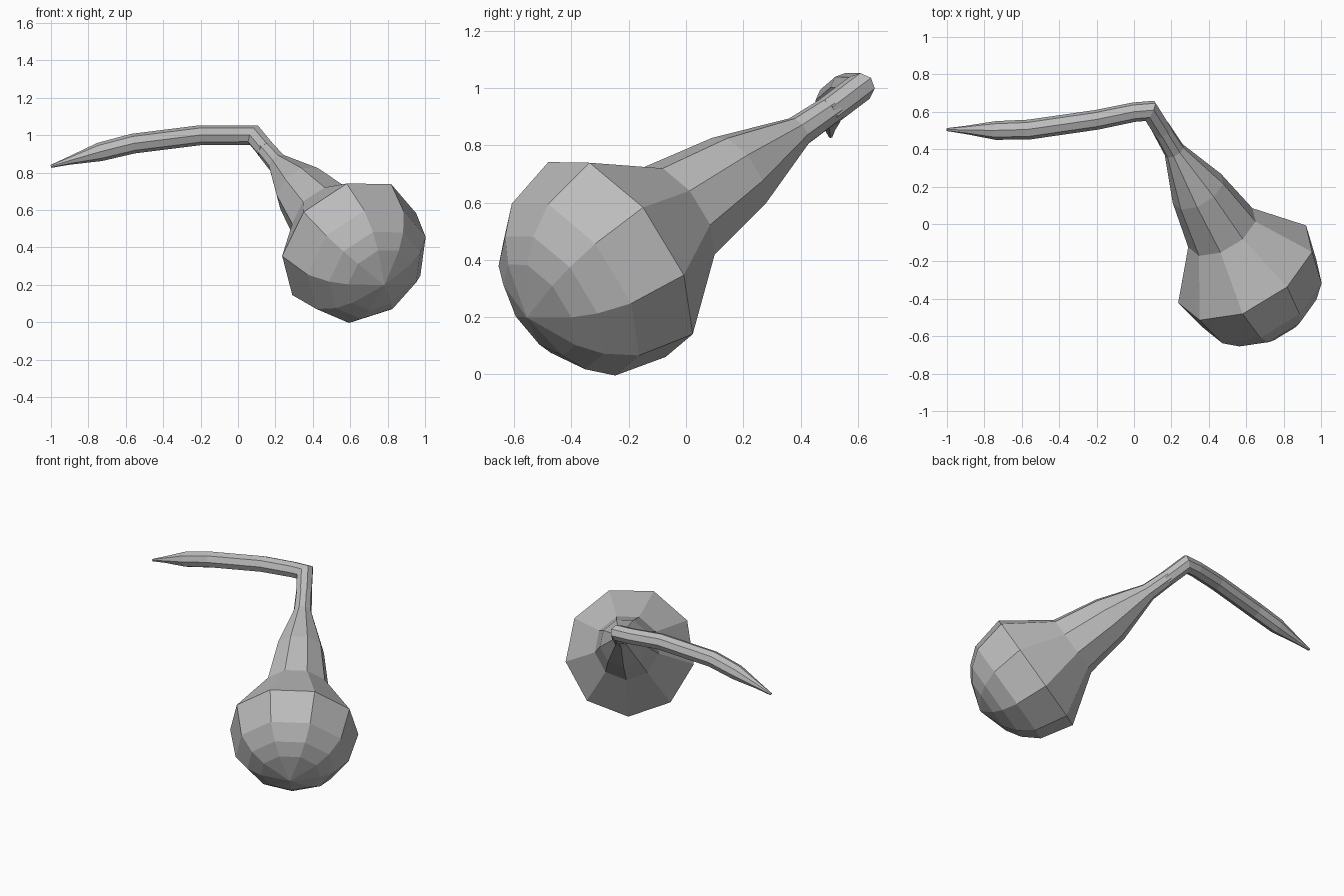
import bpy
import bmesh
import math
from mathutils import Vector

cube = bpy.data.objects.get("Cube")
if cube:
    bpy.data.objects.remove(cube)

grey = bpy.data.materials.new("plain grey")
grey.use_nodes = True
colour = (0.5, 0.5, 0.5, 1)
grey.diffuse_color = colour
grey.node_tree.nodes["Principled BSDF"].inputs["Base Color"].default_value = colour


def sweep(name, path, radii, sides, up):
    """Tube through path with mitred corners; a zero radius makes a point."""
    bm = bmesh.new()
    path = [Vector(p) for p in path]
    steps = [(b - a).normalized() for a, b in zip(path, path[1:])]
    u = Vector(up)
    u = (u - u.dot(steps[0]) * steps[0]).normalized()
    rings = []
    for i, (p, r) in enumerate(zip(path, radii)):
        t_in = steps[max(i - 1, 0)]
        t_out = steps[min(i, len(steps) - 1)]
        n = (t_in + t_out).normalized()
        v = t_in.cross(u)
        if r == 0:
            rings.append([bm.verts.new(p)])
        else:
            ring = []
            for k in range(sides):
                a = math.tau * (k + 0.5) / sides
                off = r * (math.cos(a) * u + math.sin(a) * v)
                off -= t_in * (off.dot(n) / t_in.dot(n))
                ring.append(bm.verts.new(p + off))
            rings.append(ring)
        u = t_in.rotation_difference(t_out) @ u
    for a, b in zip(rings, rings[1:]):
        for k in range(sides):
            j = (k + 1) % sides
            corners = [a[k % len(a)], a[j % len(a)], b[j % len(b)], b[k % len(b)]]
            bm.faces.new(list(dict.fromkeys(corners)))
    for ring in (rings[0], rings[-1]):
        if len(ring) > 2:
            bm.faces.new(ring)
    bmesh.ops.recalc_face_normals(bm, faces=bm.faces)
    mesh = bpy.data.meshes.new(name)
    bm.to_mesh(mesh)
    bm.free()
    mesh.materials.append(grey)
    obj = bpy.data.objects.new(name, mesh)
    bpy.context.collection.objects.link(obj)
    return obj


# Bulb and neck: nine-sided profile turned around a tilted axis
centre = Vector((0.597, -0.245, 0.411))
axis = Vector((-0.443, 0.74, 0.506)).normalized()
profile = [(-0.42, 0), (-0.36, 0.19), (-0.305, 0.277), (-0.21, 0.358), (0, 0.406),
           (0.284, 0.204), (0.573, 0.153), (0.862, 0.057), (1.03, 0.05)]
sweep("bulb_and_neck", [centre + axis * a for a, r in profile],
      [r for a, r in profile], 9, (0.269, -0.429, 0.863))

# Stem: starts over the neck, turns sharply and tapers to a tip
stem = [(*(centre + axis * 1.0), 0.052), (0.085, 0.605, 1.0, 0.052), (0, 0.598, 1.0, 0.052),
        (-0.2, 0.557, 1.0, 0.053), (-0.56, 0.505, 0.955, 0.053),
        (-0.74, 0.5, 0.91, 0.05), (-0.9, 0.503, 0.864, 0.022), (-1.0, 0.505, 0.833, 0.008)]
sweep("stem", [s[:3] for s in stem], [s[3] for s in stem], 8, (0, 0, 1))
